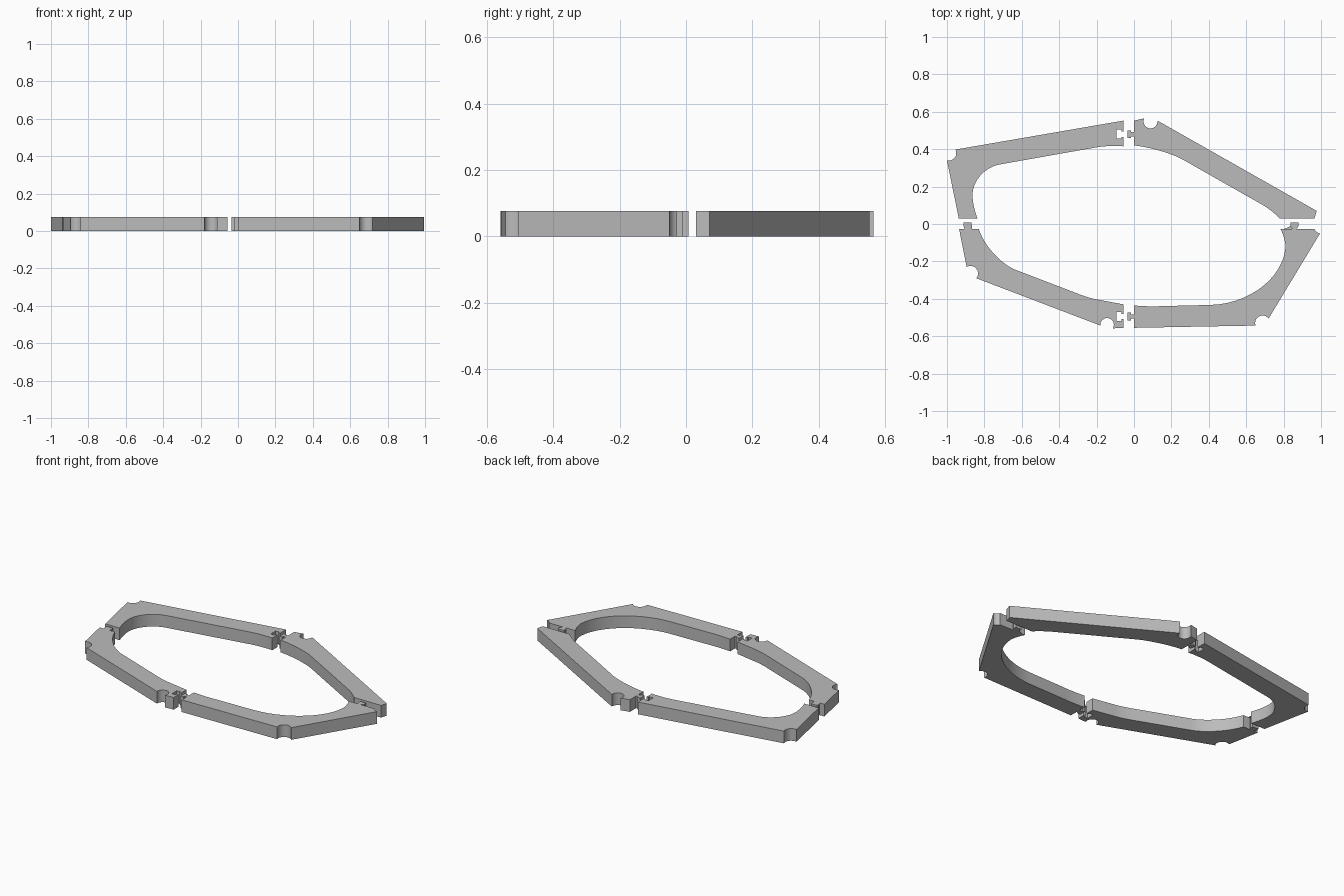
import bpy
import bmesh
import math
from mathutils import Vector
from mathutils.geometry import interpolate_bezier

THICKNESS = 0.076
LEFT, UP = Vector((-1, 0)), Vector((0, 1))

cube = bpy.data.objects.get("Cube")
if cube:
    bpy.data.objects.remove(cube, do_unlink=True)

grey = bpy.data.materials.new("plain grey")
grey.use_nodes = True
colour = (0.5, 0.5, 0.5, 1)
grey.diffuse_color = colour
grey.node_tree.nodes["Principled BSDF"].inputs["Base Color"].default_value = colour


def bend(start, corner, end, steps=14):
    """Rounded corner leaving start towards corner and arriving at end."""
    a, c, b = Vector(start), Vector(corner), Vector(end)
    pts = interpolate_bezier(a, a.lerp(c, 0.55), b.lerp(c, 0.55), b, steps)
    return [Vector(p[:2]) for p in pts]


def scoop(start, end, depth, steps=12):
    """Circular bite to the left of start-end; depth is relative to half the chord."""
    a, b = Vector(start), Vector(end)
    half = (b - a) / 2
    side = Vector((-half.y, half.x))
    sweep = 2 * math.atan(depth)
    radius = 1 / math.sin(sweep)
    offset = -math.cos(sweep) * radius
    pts = []
    for i in range(steps + 1):
        t = sweep * (2 * i / steps - 1)
        pts.append((a + b) / 2 + half * radius * math.sin(t)
                   + side * (offset + radius * math.cos(t)))
    return pts


def joint(x, y, out, turn, grow=0.0):
    """T-shaped key outline at an edge; out is its direction, turn the walking order."""
    across = Vector((-out.y, out.x)) * turn
    neck, head = 0.011 + grow, 0.021 + grow
    shape = [(-neck, 0), (-neck, 0.016 - grow), (-head, 0.016 - grow),
             (-head, 0.035 + grow)]
    shape += [(-w, h) for w, h in reversed(shape)]
    return [Vector((x, y)) + across * w + out * h for w, h in shape]


def plate(name, *pieces):
    """Extrude one closed outline, made of single points and runs of points."""
    outline = []
    for piece in pieces:
        run = piece if isinstance(piece, list) else [Vector(piece)]
        for p in run:
            if not outline or (p - outline[-1]).length > 0.001:
                outline.append(p)
    bm = bmesh.new()
    face = bm.faces.new([bm.verts.new((p.x, p.y, 0)) for p in outline])
    grown = bmesh.ops.extrude_face_region(bm, geom=[face])["geom"]
    top = [v for v in grown if isinstance(v, bmesh.types.BMVert)]
    bmesh.ops.translate(bm, verts=top, vec=(0, 0, THICKNESS))
    bmesh.ops.recalc_face_normals(bm, faces=bm.faces)
    mesh = bpy.data.meshes.new(name)
    bm.to_mesh(mesh)
    bm.free()
    mesh.materials.append(grey)
    obj = bpy.data.objects.new(name, mesh)
    bpy.context.collection.objects.link(obj)
    bpy.context.view_layer.objects.active = obj
    obj.select_set(True)
    bpy.ops.object.shade_smooth_by_angle(angle=math.radians(30))
    obj.select_set(False)


# All outlines run counter-clockwise, so scoops bite inwards.
SLOT = 0.003

plate("back_right_segment",
      (-0.055, 0.415),
      joint(-0.055, 0.48, LEFT, -1, SLOT),
      (-0.055, 0.553),
      scoop((-0.955, 0.398), (-1, 0.34), 0.65),
      (-0.937, 0.03),
      joint(-0.89, 0.03, UP, 1, SLOT),
      bend((-0.837, 0.03), (-0.865, 0.1), (-0.863, 0.155)),
      bend((-0.863, 0.155), (-0.865, 0.29), (-0.72, 0.318)),
      bend((-0.2, 0.41), (-0.13, 0.423), (-0.055, 0.415)))

plate("back_left_segment",
      bend((0, 0.42), (0.15, 0.405), (0.26, 0.345)),
      bend((0.7, 0.095), (0.74, 0.07), (0.78, 0.03)),
      joint(0.858, 0.03, UP, 1, SLOT),
      (0.965, 0.03),
      (0.977, 0.07),
      scoop((0.125, 0.553), (0.055, 0.565), 1.35),
      (0, 0.553),
      joint(0, 0.48, LEFT, 1))

plate("front_right_segment",
      (-0.83, -0.027),
      joint(-0.89, -0.027, UP, -1),
      (-0.935, -0.027),
      scoop((-0.895, -0.23), (-0.843, -0.29), 0.85),
      scoop((-0.18, -0.543), (-0.113, -0.558), 1.4),
      (-0.055, -0.555),
      joint(-0.055, -0.495, LEFT, -1, SLOT),
      (-0.055, -0.43),
      bend((-0.2, -0.403), (-0.25, -0.395), (-0.32, -0.365)),
      bend((-0.62, -0.25), (-0.773, -0.2), (-0.83, -0.027)))

plate("front_left_segment",
      (0, -0.435),
      joint(0, -0.495, LEFT, 1),
      (0, -0.555),
      scoop((0.65, -0.543), (0.72, -0.505), 0.85),
      scoop((0.995, -0.05), (0.965, -0.027), 0.3),
      joint(0.858, -0.027, UP, -1),
      bend((0.783, -0.027), (0.812, -0.08), (0.81, -0.125)),
      bend((0.81, -0.125), (0.785, -0.425), (0.405, -0.433)),
      bend((0.15, -0.439), (0.07, -0.444), (0, -0.435)))
